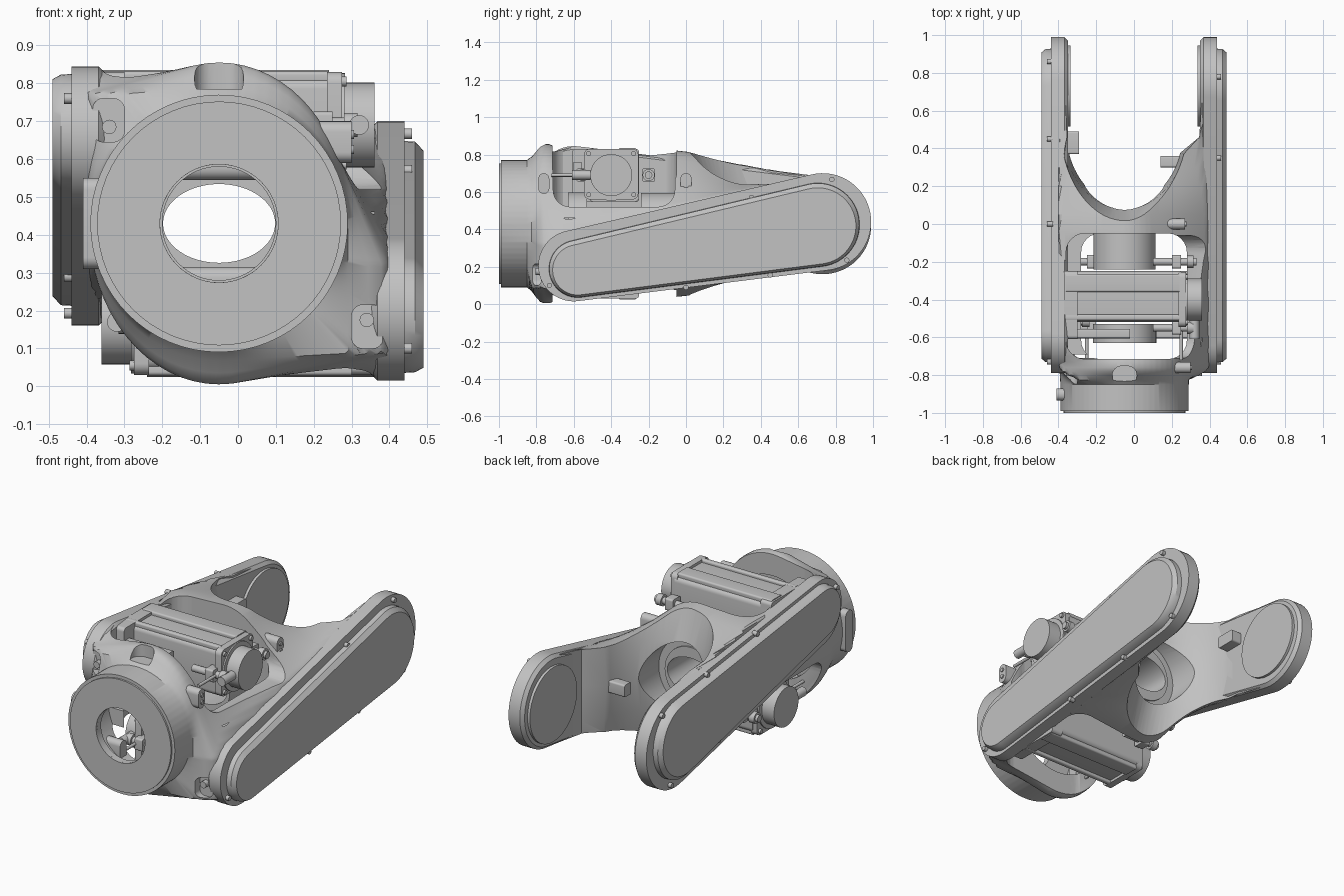
import bpy, bmesh, math
from mathutils import Vector, geometry

cube = bpy.data.objects.get("Cube")
if cube:
    bpy.data.objects.remove(cube, do_unlink=True)

grey = bpy.data.materials.new("cast_grey")
grey.use_nodes = True
grey.diffuse_color = (0.54, 0.54, 0.54, 1)
grey.node_tree.nodes["Principled BSDF"].inputs["Base Color"].default_value = (0.54, 0.54, 0.54, 1)

CX, CZ = -0.05, 0.43            # axis of the hollow wrist
FRONT, REAR = (-0.6, 0.205), (0.73, 0.44)
R1, R2 = 0.19, 0.26             # radii of the tapered arm outline


def finish(obj):
    obj.data.shade_smooth()
    obj.data.set_sharp_from_angle(angle=math.radians(32))
    return obj


def loft(name, axis, rings):
    """Skin a list of (position, 2D outline) rings along an axis."""
    place = {"x": lambda a, u, v: (a, u, v),
             "y": lambda a, u, v: (u, a, v),
             "z": lambda a, u, v: (u, v, a)}[axis]
    bm = bmesh.new()
    loops = [[bm.verts.new(place(a, *p)) for p in pts] for a, pts in rings]
    n = len(loops[0])
    for low, high in zip(loops, loops[1:]):
        for i in range(n):
            j = (i + 1) % n
            bm.faces.new((low[i], low[j], high[j], high[i]))
    bm.faces.new(loops[0])
    bm.faces.new(loops[-1])
    bmesh.ops.recalc_face_normals(bm, faces=bm.faces)
    mesh = bpy.data.meshes.new(name)
    bm.to_mesh(mesh)
    bm.free()
    mesh.materials.append(grey)
    obj = bpy.data.objects.new(name, mesh)
    bpy.context.collection.objects.link(obj)
    return finish(obj)


def ellipse(u, v, ru, rv=None, n=32):
    rv = rv or ru
    return [(u + ru * math.cos(2 * math.pi * i / n), v + rv * math.sin(2 * math.pi * i / n))
            for i in range(n)]


def cylinder(name, axis, u, v, r, a, b, n=32, rv=None):
    pts = ellipse(u, v, r, rv, n)
    return loft(name, axis, [(a, pts), (b, pts)])


def block(name, axis, u0, u1, v0, v1, a, b, r=0.01):
    """Bar with a rounded rectangular section."""
    pts = []
    for k, (u, v) in enumerate([(u1 - r, v1 - r), (u0 + r, v1 - r), (u0 + r, v0 + r), (u1 - r, v0 + r)]):
        for s in range(7):
            t = (k + s / 6) * math.pi / 2
            pts.append((u + r * math.cos(t), v + r * math.sin(t)))
    return loft(name, axis, [(a, pts), (b, pts)])


def capsule(inset, drop=0, squeeze=1):
    """Outline around two unequal circles: shrunk, lowered, and drawn together."""
    r1, r2 = R1 - inset, R2 - inset
    p1, p2 = (Vector((c[0] * squeeze, c[1] - drop)) for c in (FRONT, REAR))
    d = p2 - p1
    a, beta = math.atan2(d.y, d.x), math.acos((r1 - r2) / d.length)
    pts = []
    for c, r, t0, t1 in ((p2, r2, a - beta, a + beta), (p1, r1, a + beta, a + 2 * math.pi - beta)):
        for i in range(33):
            t = t0 + (t1 - t0) * i / 32
            pts.append((c.x + r * math.cos(t), c.y + r * math.sin(t)))
    return pts


def twin(obj):
    """Half-turn copy about the long axis."""
    other = obj.copy()
    other.data = obj.data.copy()
    other.name = "opposite_" + obj.name
    bpy.context.collection.objects.link(other)
    other.rotation_euler = (0, math.pi, 0)
    other.location = (0, 0, 2 * CZ)
    return other


def cut(obj, cutters):
    for c in cutters:
        c.hide_render = True
        mod = obj.modifiers.new("cut", "BOOLEAN")
        mod.object, mod.solver = c, "EXACT"
    deps = bpy.context.evaluated_depsgraph_get()
    mesh = bpy.data.meshes.new_from_object(obj.evaluated_get(deps))
    obj.modifiers.clear()
    obj.data = mesh
    for c in cutters:
        bpy.data.objects.remove(c, do_unlink=True)
    finish(obj)


def flank_range(y):
    zs = []
    for i in range(81):
        t = i / 80
        cy, cz = (p + (q - p) * t for p, q in zip(FRONT, REAR))
        h = (R1 + (R2 - R1) * t - 0.007) ** 2 - (y - cy) ** 2
        if h >= 0:
            zs += [cz - math.sqrt(h), cz + math.sqrt(h)]
    return min(zs), max(zs)


def section(y, rx, rz, reach):
    """Hull of the central ellipse and both flanks, sampled by angle."""
    pts = [Vector(p) for p in ellipse(CX, CZ, rx, rz, 64)]
    if reach:
        low, high = flank_range(max(y, -0.74))
        rise = 0.035 * (1 - y / 0.64) if y > -0.1 else 0
        pts += [Vector(p) for p in ((reach, low), (reach, high), (-reach, 2 * CZ - high),
                                    (-reach, 2 * CZ - low + rise))]
    hull = [pts[i] for i in geometry.convex_hull_2d(pts)]
    mid, out = Vector((-0.02, CZ)), []
    for i in range(300):
        t = 2 * math.pi * i / 300 + 0.01
        far = mid + Vector((math.cos(t), math.sin(t))) * 3
        hits = [geometry.intersect_line_line_2d(mid, far, hull[k - 1], hull[k]) for k in range(len(hull))]
        out.append(tuple(max((h for h in hits if h), key=lambda h: (h - mid).length)))
    return y, out


def notch(rx, ry):
    """Outline of the fork gap: half ellipse flaring to the arms."""
    arc = [math.pi * (1.1 + 0.8 * i / 32) for i in range(33)]
    return [(CX + rx * math.cos(t), 0.5 + ry * math.sin(t)) for t in arc] + [
        (0.345, 0.46), (0.362, 0.7), (-0.362, 0.7), (-0.355, 0.46)]


# Main casting
stations = [(-0.99, .34, .34, 0), (-0.85, .34, .34, 0), (-0.825, .341, .362, .29), (-0.8, .343, .395, .345),
            (-0.78, .344, .417, .378), (-0.76, .345, .425, .395), (-0.73, .345, .425, .4), (-0.7, .345, .413, .4),
            (-0.62, .345, .407, .4), (-0.4, .345, .405, .4), (-0.2, .33, .40, .4),
            (-0.04, .295, .39, .4), (0.05, .27, .38, .4), (0.12, .25, .36, .4),
            (0.2, .22, .33, .4), (0.3, .18, .28, .4), (0.45, .14, .2, .4), (0.64, .11, .12, .4)]
body = loft("body_casting", "y", [section(*s) for s in stations])
gap = [(CZ + dz, notch(0.31 + 0.09 * abs(dz), 0.4 + 0.55 * dz * dz)) for dz in (-.53, -.4, -.2, 0, .2, .4, .53)]
window = block("window_cutter", "z", -0.36, 0.28, -0.715, -0.05, 0.40, 1.0, 0.1)
side = block("side_window_cutter", "x", -0.71, -0.06, 0.52, 1.0, 0.15, 0.6, 0.09)
pocket = block("pocket_cutter", "y", 0.3, 0.385, 0.1, 0.215, -0.95, -0.775, 0.03)
cut(body, [loft("notch_cutter", "z", gap), window, twin(window), side, twin(side), pocket, twin(pocket),
           cylinder("bore_cutter", "y", CX, CZ, 0.156, -1.1, 0.5, 48),
           cylinder("cavity_cutter", "y", CX, CZ, 0.295, -0.955, -0.69, 64),
           cylinder("counterbore_cutter", "y", CX, CZ, 0.21, 0.02, 0.5, 48),
           block("slot_cutter", "z", -0.115, 0.015, -0.855, -0.752, 0.785, 1.0, 0.05)])

# Front flange plate and inner sleeves
for name, r, rx, rz, a, b in (("front_plate", 0.322, 0.156, 0.156, -1.0, -0.97),
                              ("front_sleeve", 0.168, 0.15, 0.15, -0.63, -0.53),
                              ("rear_sleeve", 0.165, 0.148, 0.104, -0.24, 0.03)):
    part = cylinder(name, "y", CX, CZ, r, a, b, 64)
    cut(part, [cylinder("hole_cutter", "y", CX, CZ, rx, a - 0.1, b + 0.1, 64, rz)])
block("wrist_side_bar", "x", -0.935, -0.87, 0.31, 0.55, -0.41, -0.36, 0.03)

# Brackets inside the fork
block("left_bracket", "x", 0.37, 0.49, 0.52, 0.59, -0.38, -0.29)
block("right_bracket", "x", 0.3, 0.36, 0.38, 0.45, 0.14, 0.36)

# Arm, cover and pivot pad on one side
pair = [loft("arm_plate", "x", [(0.35, capsule(0.018)), (0.368, capsule(0)), (0.44, capsule(0))]),
        loft("arm_cover", "x", [(0.435, capsule(0.036, 0.016, 0.965)), (0.468, capsule(0.038, 0.016, 0.965)),
                                (0.49, capsule(0.056, 0.022, 0.965))]),
        cylinder("pivot_pad", "x", REAR[0], CZ, 0.215, 0.335, 0.36, 48)]
for y, z in ((-0.73, .10), (-0.21, .415), (.35, .57), (.78, .667), (.86, .235), (.45, .155), (0, .09)):
    pair.append(cylinder("cover_screw", "x", y, z, 0.014, 0.43, 0.46, 12))
pair.append(cylinder("flank_boss", "y", 0.34, 0.175, 0.019, -0.805, -0.76, 16))

# Lifting lugs beside the window
for y, x in ((-0.76, 0.2), (0.0, 0.17)):
    pair.append(block("side_lug", "x", y - 0.029, y + 0.029, 0.59, 0.7, x, x + 0.1, 0.028))
    for z in (0.625, 0.665):
        pair.append(cylinder("lug_screw", "x", y, z, 0.012, x + 0.09, x + 0.107, 12))

# Drive motor with flanges, rails and connectors
pair += [block("motor_body", "x", -0.52, -0.25, 0.545, 0.815, -0.37, 0.25, 0.03),
         block("motor_mount", "x", -0.61, -0.25, 0.545, 0.83, -0.37, -0.3, 0.02),
         block("motor_end_frame", "x", -0.545, -0.255, 0.56, 0.83, 0.235, 0.275, 0.03),
         cylinder("motor_end_ring", "x", -0.4, 0.69, 0.137, 0.26, 0.283, 48),
         cylinder("motor_end_cap", "x", -0.4, 0.69, 0.112, 0.27, 0.36, 48),
         block("motor_top_rail", "x", -0.36, -0.265, 0.8, 0.835, -0.36, 0.24),
         block("motor_edge_rail", "x", -0.51, -0.48, 0.8, 0.832, -0.36, 0.24),
         block("motor_side_bar", "x", -0.605, -0.555, 0.69, 0.76, -0.37, -0.02)]
for y in (-0.2, -0.55):
    pair += [cylinder("connector_stem", "x", y, 0.69, 0.02, 0.1, 0.33, 20),
             cylinder("connector_nut", "x", y, 0.69, 0.032, 0.28, 0.315, 20),
             block("connector_base", "x", y - 0.035, y + 0.035, 0.655, 0.725, 0.2, 0.25)]
pair += [cylinder("cable_rod", "y", 0.25, 0.69, 0.009, -0.72, -0.55, 12),
         cylinder("cable_gland", "y", 0.32, 0.69, 0.026, -0.61, -0.51, 20)]
for y in (-0.52, -0.28):
    for z in (0.585, 0.805):
        pair.append(cylinder("motor_screw", "x", y, z, 0.013, 0.27, 0.287, 12))

for part in pair:
    twin(part)
